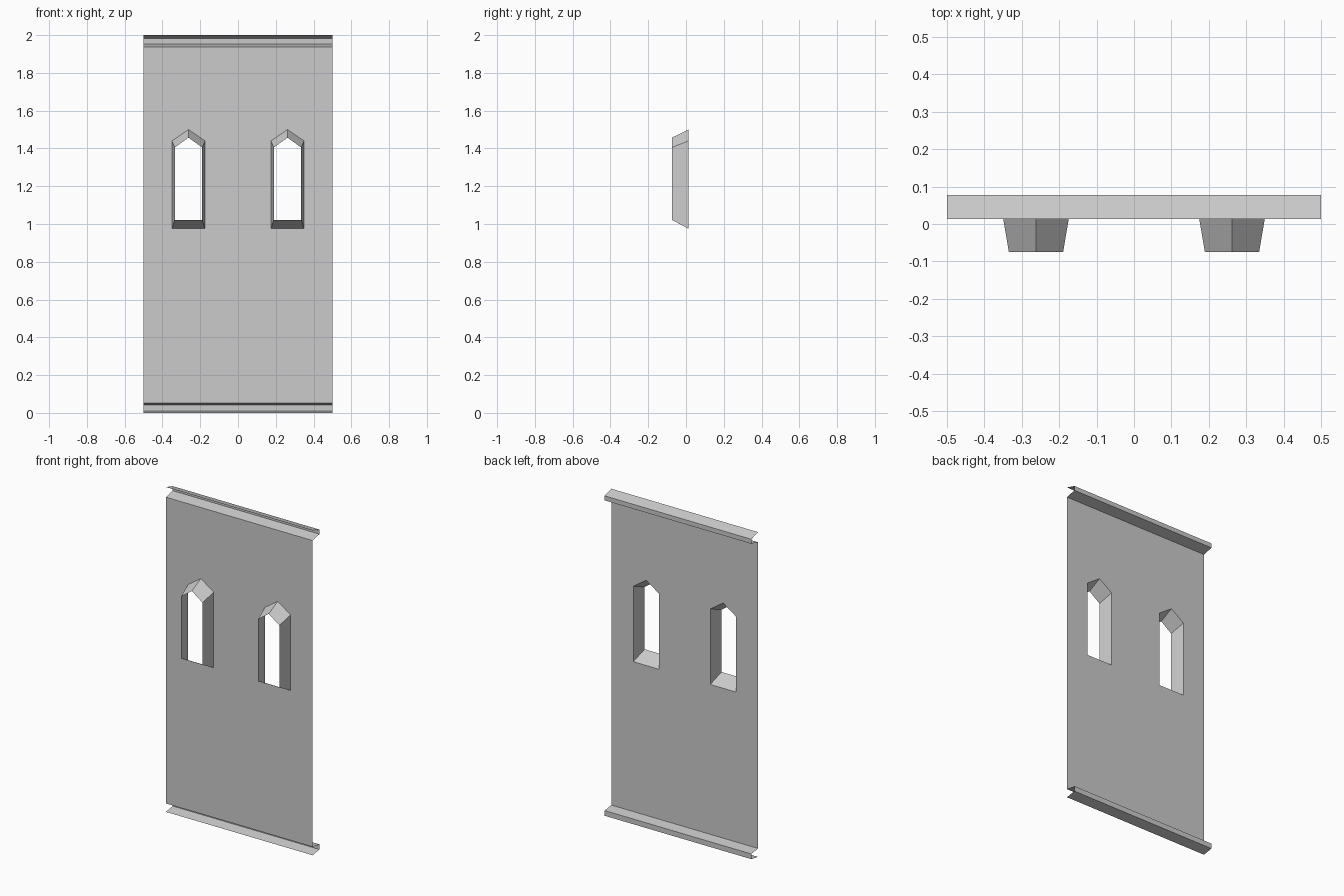
import bpy, bmesh

cube = bpy.data.objects.get("Cube")
if cube:
    bpy.data.objects.remove(cube, do_unlink=True)

grey = bpy.data.materials.new("plain grey")
grey.use_nodes = True
GREY = (0.6, 0.6, 0.6, 1)
grey.diffuse_color = GREY
grey.node_tree.nodes["Principled BSDF"].inputs["Base Color"].default_value = GREY

HALF = 0.5
WALL_Y, BACK_Y, HOOD_Y = 0.013, 0.078, -0.075
WALL_BOTTOM, WALL_TOP = 0.052, 1.938
WINDOW_X = 0.262


def make_object(name, bm):
    mesh = bpy.data.meshes.new(name)
    bm.to_mesh(mesh)
    bm.free()
    mesh.materials.append(grey)
    obj = bpy.data.objects.new(name, mesh)
    bpy.context.collection.objects.link(obj)
    return obj


def window_outline(centre, half, sill, shoulder, apex):
    """Pointed window shape, listed anticlockwise from the front."""
    return [(centre - half, sill), (centre + half, sill),
            (centre + half, shoulder), (centre, apex), (centre - half, shoulder)]


def add_loop(bm, outline, y):
    verts = [bm.verts.new((x, y, z)) for x, z in outline]
    edges = [bm.edges.new((verts[i], verts[i - 1])) for i in range(len(verts))]
    return verts, edges


def opening(centre):
    return window_outline(centre, 0.0875, 0.975, 1.44, 1.50)


# Wall sheet with two pointed openings
bm = bmesh.new()
border = [(-HALF, WALL_BOTTOM), (HALF, WALL_BOTTOM), (HALF, WALL_TOP), (-HALF, WALL_TOP)]
edges = []
for outline in (border, opening(-WINDOW_X), opening(WINDOW_X)):
    edges += add_loop(bm, outline, WALL_Y)[1]
bmesh.ops.triangle_fill(bm, edges=edges, use_beauty=True, normal=(0, -1, 0))
bm.normal_update()
bmesh.ops.reverse_faces(bm, faces=[f for f in bm.faces if f.normal.y > 0])
bmesh.ops.dissolve_limit(bm, angle_limit=0.01, verts=bm.verts[:], edges=bm.edges[:])
make_object("wall", bm)

# Tapered open window surrounds projecting to the front
for side, centre in (("left", WINDOW_X), ("right", -WINDOW_X)):
    bm = bmesh.new()
    back = add_loop(bm, opening(centre), WALL_Y)[0]
    front = add_loop(bm, window_outline(centre, 0.0725, 1.022, 1.405, 1.457), HOOD_Y)[0]
    for i in range(len(back)):
        bm.faces.new((back[i - 1], back[i], front[i], front[i - 1]))
    bm.normal_update()
    make_object(side + "_window_surround", bm)


# Folded channel rails along the top and bottom of the wall
def rail(name, profile):
    bm = bmesh.new()
    rows = [[bm.verts.new((x, y, z)) for x in (-HALF, HALF)] for y, z in profile]
    for (a, b), (c, d) in zip(rows, rows[1:]):
        bm.faces.new((a, b, d, c))
    make_object(name, bm)


rail("top_rail", [(WALL_Y, WALL_TOP), (BACK_Y, 1.953), (BACK_Y, 1.981), (WALL_Y, 2.0)])
rail("bottom_rail", [(WALL_Y, 0), (BACK_Y, 0.011), (BACK_Y, 0.043), (WALL_Y, WALL_BOTTOM)])
